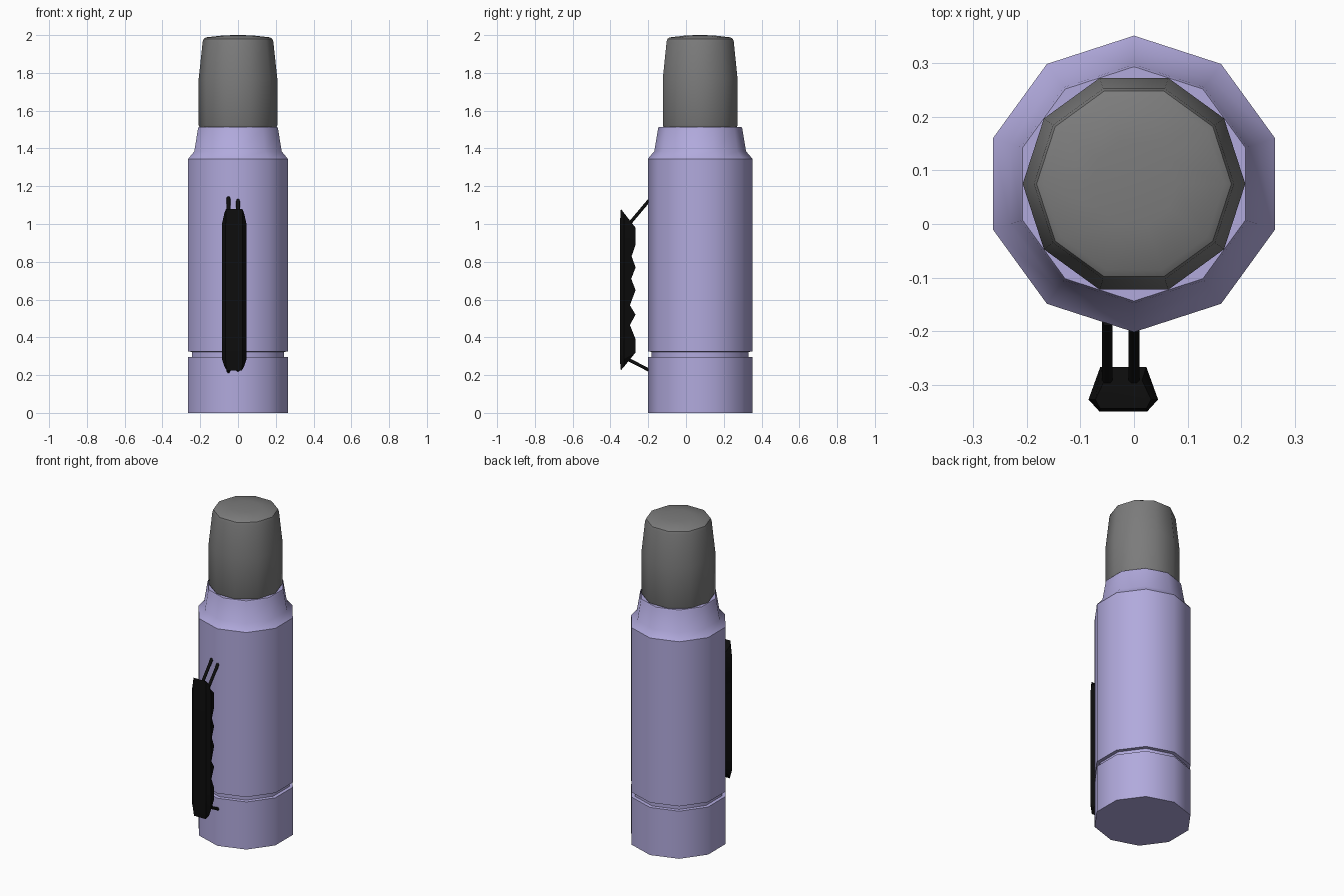
import bpy, bmesh, math
from mathutils import Vector

if "Cube" in bpy.data.objects:
    bpy.data.objects.remove(bpy.data.objects["Cube"])

CY = 0.075  # bottle axis


def material(name, rgb):
    m = bpy.data.materials.new(name)
    m.diffuse_color = (*rgb, 1)
    m.use_nodes = True
    m.node_tree.nodes["Principled BSDF"].inputs["Base Color"].default_value = m.diffuse_color
    return m


lavender = material("lavender", (0.44, 0.40, 0.72))
grey = material("grey", (0.2, 0.2, 0.2))
black = material("black", (0.004, 0.004, 0.004))


def loft(name, rings, mat, angle):
    """Skin a stack of rings of equal length and close both ends."""
    bm = bmesh.new()
    vs = [[bm.verts.new(p) for p in r] for r in rings]
    n = len(vs[0])
    for a, b in zip(vs, vs[1:]):
        for i in range(n):
            j = (i + 1) % n
            bm.faces.new((a[i], a[j], b[j], b[i]))
    bm.faces.new(vs[0][::-1])
    bm.faces.new(vs[-1])
    bmesh.ops.recalc_face_normals(bm, faces=bm.faces)
    me = bpy.data.meshes.new(name)
    bm.to_mesh(me)
    bm.free()
    me.materials.append(mat)
    ob = bpy.data.objects.new(name, me)
    bpy.context.collection.objects.link(ob)
    bpy.ops.object.select_all(action='DESELECT')
    ob.select_set(True)
    bpy.context.view_layer.objects.active = ob
    bpy.ops.object.shade_smooth_by_angle(angle=math.radians(angle))
    return ob


def turned(name, profile, start, mat):
    """Ten-sided turned shape from (radius, z) pairs."""
    angles = [math.radians(start + 36 * i) for i in range(10)]
    rings = [[(r * math.cos(a), CY + r * math.sin(a), z) for a in angles]
             for r, z in profile]
    return loft(name, rings, mat, 37)


# bottle body with groove and stepped shoulder
turned("bottle_body", [(0.277, 0), (0.277, 0.295), (0.257, 0.297),
                       (0.257, 0.323), (0.277, 0.325), (0.277, 1.345),
                       (0.243, 1.385), (0.223, 1.505), (0.219, 1.514)], 90, lavender)

# cup lid, turned half a side from the body
turned("cup_lid", [(0.204, 1.513), (0.208, 1.522), (0.208, 1.77), (0.187, 1.965),
                   (0.182, 1.98), (0.169, 1.988), (0.08, 1.998), (0.02, 2.0)], 0, grey)

# handle grip: six-sided section with finger notches along the back
HX = -0.02


def section(z, back_y, zf=None, zm=None, wf=0.045, wm=0.065, wb=0.043, fy=-0.35):
    zf = z if zf is None else zf
    zm = z if zm is None else zm
    return [(HX - wf, fy, zf), (HX + wf, fy, zf),
            (HX + wm, -0.328, zm), (HX + wb, back_y, z),
            (HX - wb, back_y, z), (HX - wm, -0.328, zm)]


grip = [section(0.285, -0.295, 0.225, 0.245, 0.04, 0.052, 0.035, -0.345),
        section(0.32, -0.267, 0.28, 0.285)]
for z, y in [(0.39, -0.267), (0.465, -0.297), (0.52, -0.267), (0.57, -0.297),
             (0.65, -0.267), (0.71, -0.290), (0.77, -0.267), (0.83, -0.288),
             (0.89, -0.267)]:
    grip.append(section(z, y))
grip += [section(0.98, -0.267, 1.0, 1.0),
         section(1.01, -0.292, 1.08, 1.058, 0.043, 0.052, 0.035, -0.345)]
loft("handle_grip", grip, black, 30)


# rods joining the handle to the body
def rod(name, a, b, r=0.01):
    a, b = Vector(a), Vector(b)
    q = (b - a).to_track_quat('Z', 'Y')
    ring = [Vector((r * math.cos(t * math.pi / 3), r * math.sin(t * math.pi / 3), 0))
            for t in range(6)]
    loft(name, [[p + q @ v for v in ring] for p in (a, b)], black, 65)


for side, x in (("left", -0.05), ("right", 0.0)):
    rod("upper_rod_" + side, (x, -0.305, 0.995), (x, -0.183, 1.14))
    rod("lower_rod_" + side, (x, -0.31, 0.285), (x, -0.183, 0.22))
